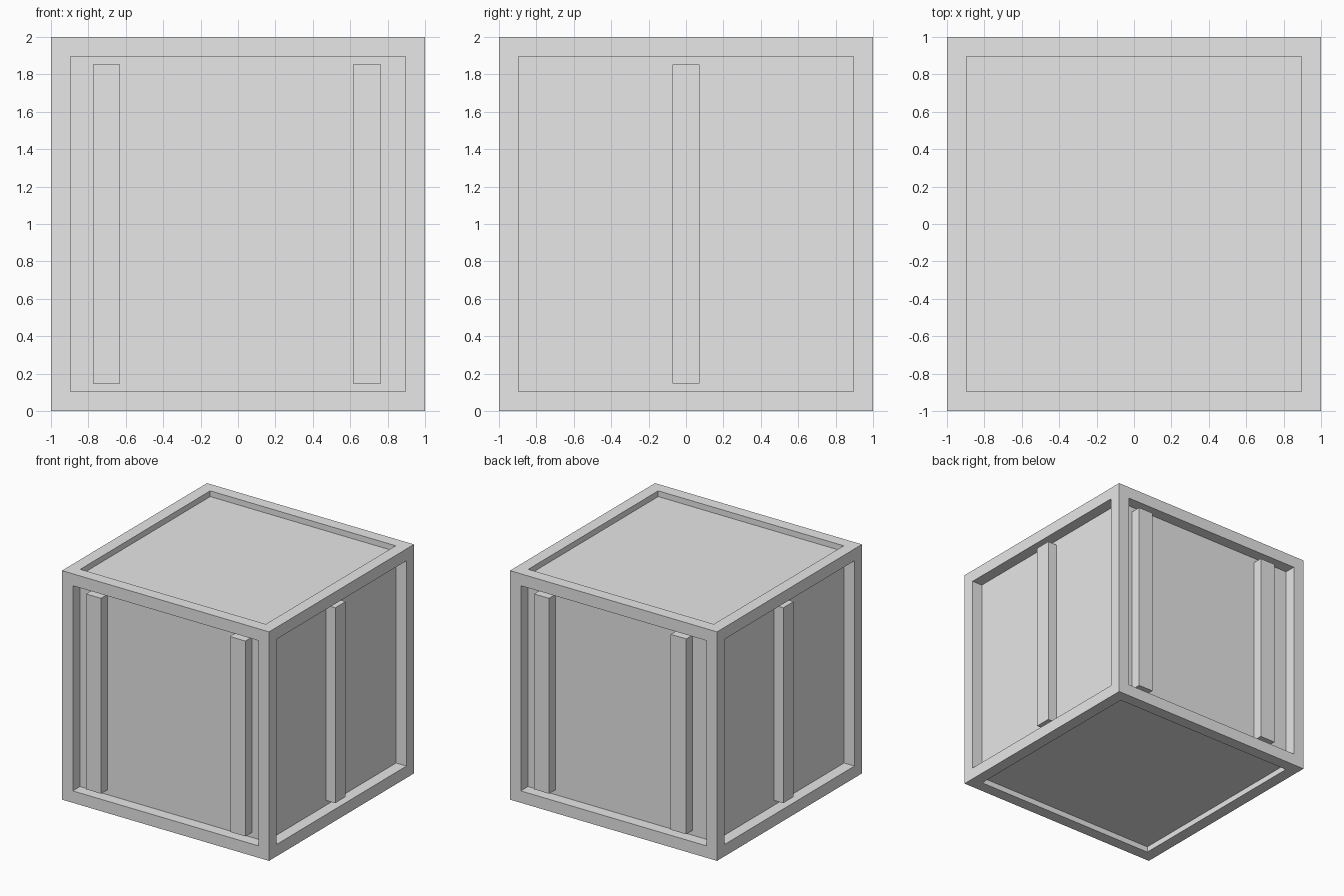
import bpy
import bmesh
from mathutils import Matrix, Vector

default = bpy.data.objects.get("Cube")
if default:
    bpy.data.objects.remove(default, do_unlink=True)

# Single flat colour
grey = bpy.data.materials.new("light_grey")
grey.use_nodes = True
colour = (0.8, 0.8, 0.8, 1.0)
grey.diffuse_color = colour
grey.node_tree.nodes["Principled BSDF"].inputs["Base Color"].default_value = colour

BORDER = 0.147       # width of the frame around each panel
SIDE_DEPTH = 0.10    # recess of the four upright panels
CAP_DEPTH = 0.05     # recess of the top and bottom panels
BAR_INSET = 0.01     # bars sit just behind the frame face


def add_object(name, bm):
    mesh = bpy.data.meshes.new(name)
    bm.to_mesh(mesh)
    bm.free()
    mesh.materials.append(grey)
    obj = bpy.data.objects.new(name, mesh)
    bpy.context.collection.objects.link(obj)
    return obj


def box(name, low, high):
    low, high = Vector(low), Vector(high)
    bm = bmesh.new()
    bmesh.ops.create_cube(bm, size=1, matrix=Matrix.Translation((low + high) / 2)
                          @ Matrix.Diagonal((high - low).to_4d()))
    return add_object(name, bm)


# Crate body: a cube with a straight-walled recess in every face
bm = bmesh.new()
bmesh.ops.create_cube(bm, size=2, matrix=Matrix.Translation((0, 0, 1)))
bm.normal_update()
for face in list(bm.faces):
    normal = face.normal.copy()
    depth = CAP_DEPTH if abs(normal.z) > 0.5 else SIDE_DEPTH
    bmesh.ops.inset_individual(bm, faces=[face], thickness=BORDER)
    panel = bmesh.ops.extrude_discrete_faces(bm, faces=[face])["faces"][0]
    bmesh.ops.translate(bm, verts=panel.verts, vec=-normal * depth)
bmesh.ops.recalc_face_normals(bm, faces=bm.faces)
add_object("crate_body", bm)

# Upright bars across the recessed side panels
inner, outer = 1 - SIDE_DEPTH, 1 - BAR_INSET
bottom, top = BORDER, 2 - BORDER

for name, x0, x1 in (("front_right_bar", -0.775, -0.63), ("front_left_bar", 0.615, 0.765)):
    box(name, (x0, -outer, bottom), (x1, -inner, top))

for name, x0, x1 in (("back_right_bar", -0.695, -0.545), ("back_left_bar", 0.63, 0.775)):
    box(name, (x0, inner, bottom), (x1, outer, top))

for name, x0, x1 in (("right_side_bar", -outer, -inner), ("left_side_bar", inner, outer)):
    box(name, (x0, -0.072, bottom), (x1, 0.072, top))
